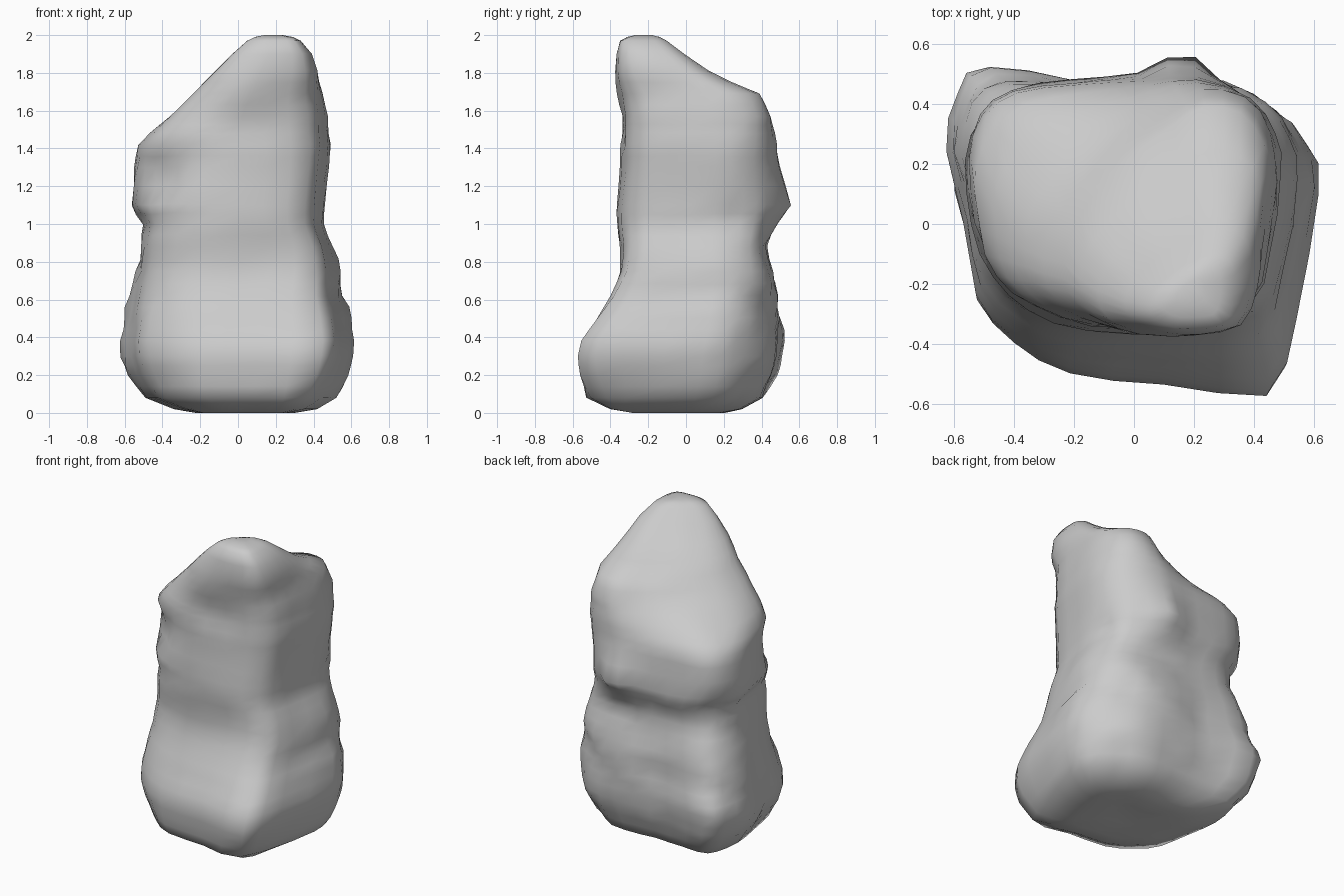
import bpy
import bmesh
from math import exp
from mathutils import Vector, noise

cube = bpy.data.objects.get("Cube")
if cube:
    bpy.data.objects.remove(cube, do_unlink=True)

# Horizontal sections: height, right, left, front, back limits
SECTIONS = [
    (.02, -.33, .42, -.40, .30),
    (.08, -.5, .52, -.53, .42),
    (.2, -.58, .58, -.56, .48),
    (.3, -.61, .61, -.57, .51),
    (.38, -.62, .62, -.55, .52),
    (.5, -.6, .59, -.48, .51),
    (.62, -.57, .55, -.41, .5),
    (.75, -.54, .54, -.36, .48),
    (.88, -.52, .5, -.35, .46),
    (1, -.5, .45, -.36, .48),
    (1.1, -.56, .46, -.36, .5),
    (1.3, -.55, .48, -.34, .49),
    (1.42, -.53, .49, -.34, .48),
    (1.48, -.47, .48, -.335, .47),
    (1.57, -.37, .47, -.335, .45),
    (1.69, -.24, .44, -.355, .39),
    (1.75, -.18, .43, -.365, .24),
    (1.81, -.12, .42, -.37, .12),
    (1.9, -.03, .39, -.365, -.01),
    (1.97, .05, .33, -.35, -.1),
]

# Outlines in a unit box, from the left side round by the back
LOWER = [
    (1, .22), (.95, .52), (.77, .74), (.48, .92),
    (.08, .94), (-.32, .92), (-.77, 1), (-.95, .85),
    (-1, .48), (-.92, .04), (-.85, -.41), (-.65, -.67),
    (-.35, -.87), (.16, -.93), (.72, -1), (.87, -.56),
]
MIDDLE = [
    (1, .2), (.96, .55), (.81, .83), (.46, 1),
    (.12, .98), (-.31, .95), (-.71, .88), (-.91, .69),
    (-1, .33), (-.96, -.17), (-.87, -.6), (-.62, -.86),
    (-.21, -1), (.36, -1), (.8, -.85), (.93, -.4),
]
UPPER = [
    (1, .2), (.97, .65), (.75, .95), (.4, 1),
    (.1, .85), (-.2, .65), (-.5, .4), (-.75, .15),
    (-.92, -.1), (-1, -.4), (-.95, -.65), (-.75, -.85),
    (-.35, -1), (.2, -1), (.76, -.86), (.95, -.35),
]

# Dents and bulges: centre, radius, depth along the outward direction
DENTS = [
    ((-.45, -.24, 1.24), .14, -.08),
    ((-.33, -.32, 1.34), .09, -.02),
    ((.1, -.35, 1.5), .11, -.02),
    ((.14, -.36, .8), .12, -.015),
    ((.15, .5, 1.12), .1, .07),
    ((.2, .47, .86), .12, -.04),
    ((-.03, .47, .82), .12, -.03),
    ((-.5, .42, 1), .12, -.035),
    ((-.1, .49, .55), .12, -.02),
    ((.5, .2, .64), .09, -.025),
    ((.45, -.5, .04), .12, -.05),
    ((-.5, .45, .04), .12, -.03),
]


def blend(value, low, high):
    return min(1, max(0, (value - low) / (high - low)))


def outline(z):
    """Mix the outlines for a height and round them with midpoints."""
    to_middle, to_upper = blend(z, .4, .9), blend(z, 1.38, 1.6)
    pts = [Vector(a).lerp(Vector(b), to_middle).lerp(Vector(c), to_upper)
           for a, b, c in zip(LOWER, MIDDLE, UPPER)]
    result = []
    for i, p in enumerate(pts):
        before, after, beyond = pts[i - 1], pts[(i + 1) % len(pts)], pts[(i + 2) % len(pts)]
        result += [p, (9 * (p + after) - before - beyond) / 16]
    return result


def section_ring(row):
    z, right, left, front, back = row
    return [Vector(((right + left + p.x * (left - right)) / 2,
                    (front + back + p.y * (back - front)) / 2, z))
            for p in outline(z)]


def shrunk(ring, factor, z):
    mid = sum(ring, Vector()) / len(ring)
    pts = [mid.lerp(p, factor) for p in ring]
    return [Vector((p.x, p.y, z)) for p in pts]


def roughen(p):
    """Push a point in or out to weather the surface."""
    out = Vector((p.x, p.y, 0)).normalized()
    rough = 1.3 if p.y > .1 and p.z < 1.1 else .5
    move = out * rough * (noise.noise(p * 4) * .01 + noise.noise(p * 8) * .018)
    for centre, radius, depth in DENTS:
        d = (p - Vector(centre)).length / radius
        move += out * depth * exp(-d * d)
    move.z = noise.noise(p * 5) * .015 * p.z * (2 - p.z)
    return p + move


# Finer rows between the sections
rows = []
for a, b in zip(SECTIONS, SECTIONS[1:]):
    steps = 2 if b[0] - a[0] > .09 else 1
    for i in range(steps):
        rows.append([u + (v - u) * i / steps for u, v in zip(a, b)])
rows.append(SECTIONS[-1])
rings = [section_ring(row) for row in rows]

# Close the base and the crown with shrinking rings
base = [shrunk(rings[0], f, z) for f, z in ((.3, .015), (.7, 0))]
crown = [shrunk(rings[-1], f, z) for f, z in ((.7, 1.99), (.35, 2))]
rings = base + rings + crown

# Skin the rings
bm = bmesh.new()
loops = [[bm.verts.new(roughen(p)) for p in ring] for ring in rings]
for low, high in zip(loops, loops[1:]):
    for i in range(len(low)):
        j = (i + 1) % len(low)
        bm.faces.new((low[i], low[j], high[j], high[i]))
bm.faces.new(list(reversed(loops[0])))
bm.faces.new(loops[-1])
bmesh.ops.triangulate(bm, faces=[f for f in bm.faces if len(f.verts) > 4])
bmesh.ops.recalc_face_normals(bm, faces=bm.faces[:])
for f in bm.faces:
    f.smooth = True

mesh = bpy.data.meshes.new("boulder")
bm.to_mesh(mesh)
bm.free()
boulder = bpy.data.objects.new("boulder", mesh)
bpy.context.collection.objects.link(boulder)

# Grey stone
stone = bpy.data.materials.new("grey stone")
stone.use_nodes = True
colour = (.6, .6, .6, 1)
stone.diffuse_color = colour
stone.node_tree.nodes["Principled BSDF"].inputs["Base Color"].default_value = colour
mesh.materials.append(stone)
